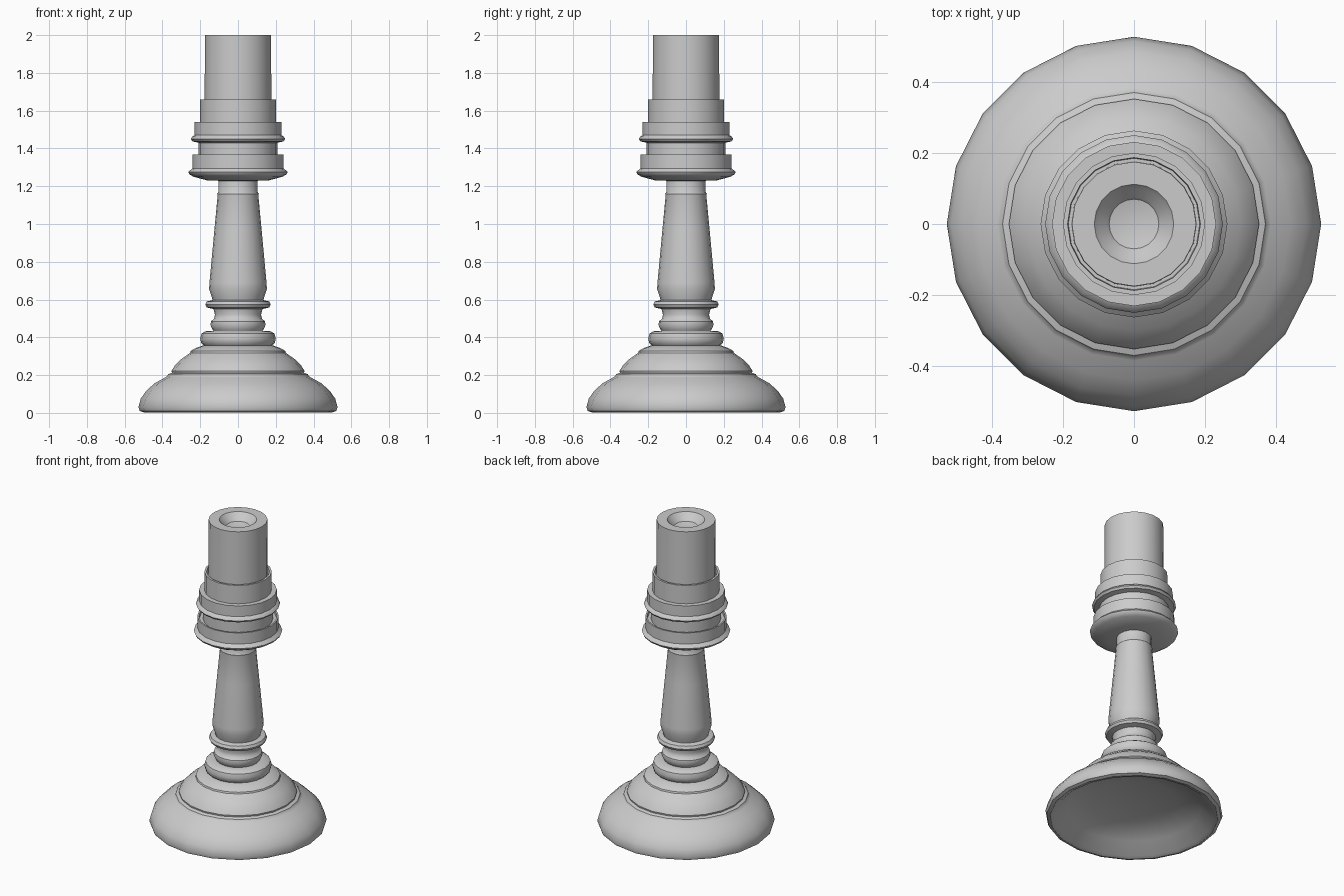
import bpy, bmesh, math

SIDES = 20


def lathe(name, profile):
    """Revolve (radius, height) points around z; radius 0 makes a pole."""
    bm = bmesh.new()
    rings = []
    for r, z in profile:
        if r == 0:
            rings.append([bm.verts.new((0, 0, z))] * SIDES)
        else:
            rings.append([bm.verts.new((r * math.cos(2 * math.pi * i / SIDES),
                                        r * math.sin(2 * math.pi * i / SIDES), z))
                          for i in range(SIDES)])
    for a, b in zip(rings, rings[1:]):
        for i in range(SIDES):
            j = (i + 1) % SIDES
            bm.faces.new(list(dict.fromkeys((a[i], a[j], b[j], b[i]))))
    bmesh.ops.recalc_face_normals(bm, faces=bm.faces)
    mesh = bpy.data.meshes.new(name)
    bm.to_mesh(mesh)
    bm.free()
    ob = bpy.data.objects.new(name, mesh)
    bpy.context.collection.objects.link(ob)
    bpy.ops.object.select_all(action='DESELECT')
    ob.select_set(True)
    bpy.context.view_layer.objects.active = ob
    bpy.ops.object.shade_smooth_by_angle(angle=math.radians(35))
    return ob


# Stepped foot with a hollow underside
lathe("foot", [
    (0, 0.13), (0.25, 0.115), (0.40, 0.07), (0.475, 0.01), (0.50, 0.003),
    (0.52, 0.01), (0.527, 0.03), (0.515, 0.075), (0.485, 0.118), (0.44, 0.158),
    (0.385, 0.188), (0.375, 0.195), (0.37, 0.205), (0.35, 0.212), (0.352, 0.222),
    (0.335, 0.25), (0.30, 0.285), (0.253, 0.318), (0.25, 0.328),
    (0.225, 0.343), (0.185, 0.357), (0, 0.36)])

# Turned stem with beads and a tapering shaft
lathe("stem", [
    (0, 0.35), (0.18, 0.355), (0.195, 0.37), (0.20, 0.395), (0.193, 0.42),
    (0.175, 0.432), (0.13, 0.434), (0.135, 0.442), (0.146, 0.465),
    (0.143, 0.485), (0.128, 0.498), (0.122, 0.52), (0.13, 0.55),
    (0.165, 0.558), (0.173, 0.573), (0.165, 0.59), (0.135, 0.597),
    (0.138, 0.61), (0.153, 0.655), (0.151, 0.69), (0.125, 0.97),
    (0.108, 1.15), (0.11, 1.16), (0.104, 1.17), (0.104, 1.235), (0, 1.235)])

# Stepped cup with flared rims
lathe("cup", [
    (0, 1.227), (0.16, 1.23), (0.235, 1.25), (0.257, 1.263), (0.263, 1.275),
    (0.247, 1.29), (0.242, 1.295), (0.242, 1.368), (0.232, 1.368),
    (0.23, 1.35), (0.208, 1.35), (0.208, 1.43), (0.24, 1.437), (0.25, 1.45),
    (0.243, 1.462), (0.231, 1.47), (0.231, 1.54), (0.20, 1.54),
    (0.20, 1.66), (0.187, 1.66), (0.185, 1.63), (0, 1.63)])

# Candle with a melted hollow on top
lathe("candle", [
    (0, 1.6), (0.177, 1.6), (0.175, 2.0), (0.112, 2.0), (0.10, 1.985),
    (0.078, 1.965), (0.07, 1.955), (0.04, 1.948), (0, 1.946)])
